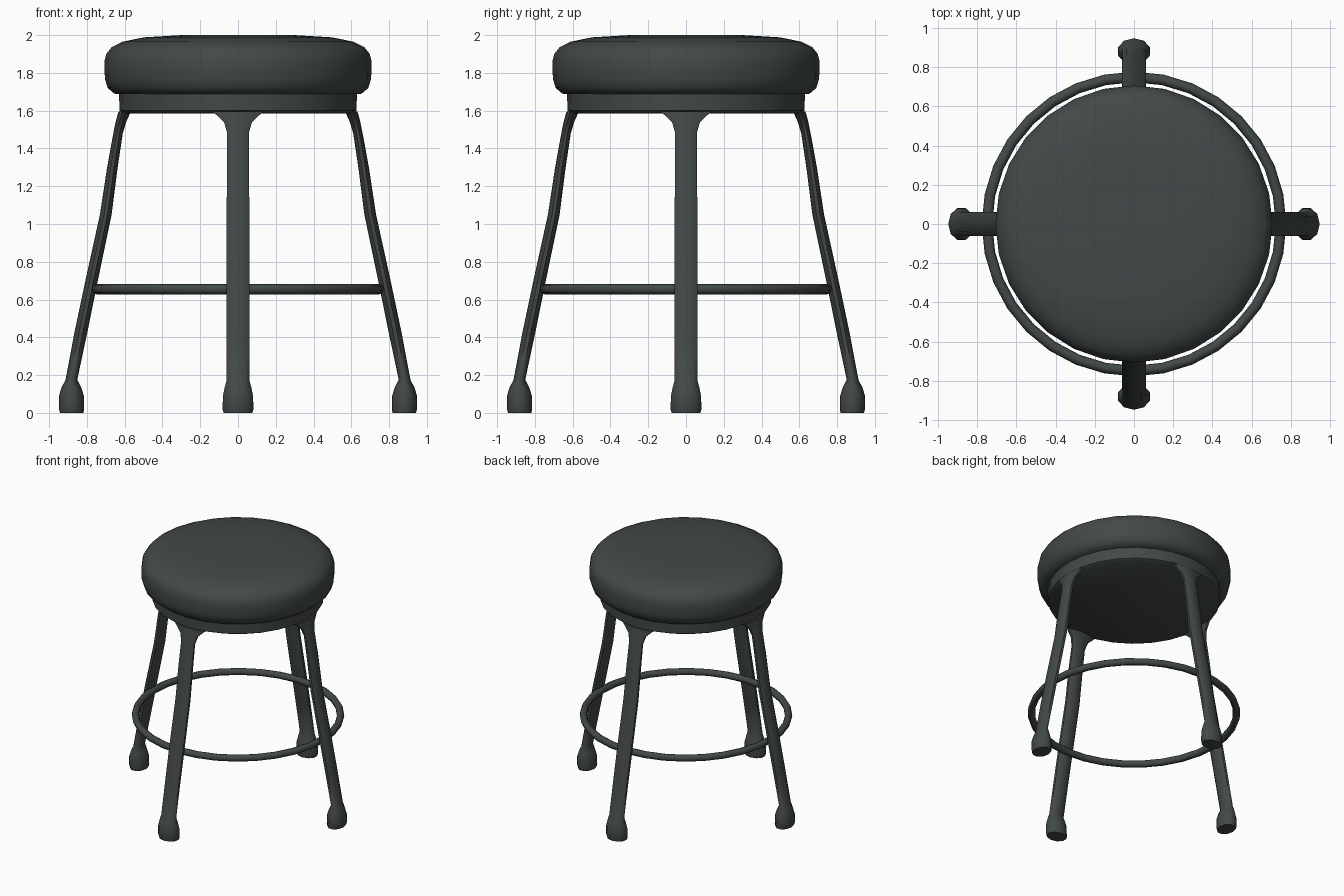
import bpy, bmesh, math
from mathutils import Vector, Matrix

if "Cube" in bpy.data.objects:
    bpy.data.objects.remove(bpy.data.objects["Cube"])

mat = bpy.data.materials.new("dark slate metal")
mat.diffuse_color = (0.055, 0.067, 0.064, 1)
mat.use_nodes = True
mat.node_tree.nodes["Principled BSDF"].inputs["Base Color"].default_value = mat.diffuse_color


def finish(name, bm, angle=40):
    bmesh.ops.remove_doubles(bm, verts=bm.verts, dist=1e-5)
    bmesh.ops.recalc_face_normals(bm, faces=bm.faces)
    me = bpy.data.meshes.new(name)
    bm.to_mesh(me)
    bm.free()
    me.materials.append(mat)
    ob = bpy.data.objects.new(name, me)
    bpy.context.collection.objects.link(ob)
    bpy.ops.object.select_all(action='DESELECT')
    bpy.context.view_layer.objects.active = ob
    ob.select_set(True)
    bpy.ops.object.shade_smooth_by_angle(angle=math.radians(angle))
    return ob


def loft(bm, rings):
    loops = [[bm.verts.new(p) for p in r] for r in rings]
    for a, b in zip(loops, loops[1:]):
        n = len(a)
        for i in range(n):
            bm.faces.new((a[i], a[(i + 1) % n], b[(i + 1) % n], b[i]))
    bm.faces.new(loops[0][::-1])
    bm.faces.new(loops[-1])


def ellipse(cx, cy, z, rx, ry, n):
    return [(cx + rx * math.cos(2 * math.pi * i / n),
             cy + ry * math.sin(2 * math.pi * i / n), z) for i in range(n)]


def lathe(name, profile, n=28):
    bm = bmesh.new()
    loft(bm, [ellipse(0, 0, z, r, r, n) for r, z in profile])
    return finish(name, bm)


# Padded cushion and the skirt beneath it
lathe("seat_cushion", [(0.60, 1.685), (0.655, 1.69), (0.69, 1.72), (0.705, 1.77),
                       (0.707, 1.86), (0.698, 1.90), (0.67, 1.935), (0.61, 1.965),
                       (0.50, 1.988), (0.30, 2.0)])
lathe("seat_skirt", [(0.60, 1.585), (0.627, 1.60), (0.63, 1.69), (0.58, 1.70)])

# Splayed oval legs with flared top and rubber foot:
# (radial centre, z, radial half-thickness, half-width)
leg = [(0.880, 0.00, 0.062, 0.080), (0.881, 0.02, 0.067, 0.086),
       (0.882, 0.09, 0.066, 0.084), (0.882, 0.135, 0.052, 0.074),
       (0.882, 0.175, 0.031, 0.063), (0.833, 0.42, 0.034, 0.063),
       (0.775, 0.70, 0.033, 0.064), (0.700, 1.05, 0.031, 0.063),
       (0.665, 1.30, 0.028, 0.062), (0.635, 1.48, 0.025, 0.060),
       (0.620, 1.54, 0.028, 0.078), (0.600, 1.595, 0.033, 0.140)]
for k, side in enumerate(["right", "back", "left", "front"]):
    bm = bmesh.new()
    loft(bm, [ellipse(c, 0, z, t, w, 10) for c, z, t, w in leg])
    bmesh.ops.rotate(bm, verts=bm.verts, matrix=Matrix.Rotation(k * math.pi / 2, 3, 'Z'))
    finish(side + "_leg", bm, 50)

# Foot ring joining the legs
bpy.ops.mesh.primitive_torus_add(location=(0, 0, 0.655), major_radius=0.75,
                                 minor_radius=0.027, major_segments=32, minor_segments=8)
ring = bpy.context.object
ring.name = "foot_ring"
ring.data.materials.append(mat)
bpy.ops.object.shade_smooth_by_angle(angle=math.radians(50))

# Centre on a two-unit-tall frame: the seat top is already at z = 2
